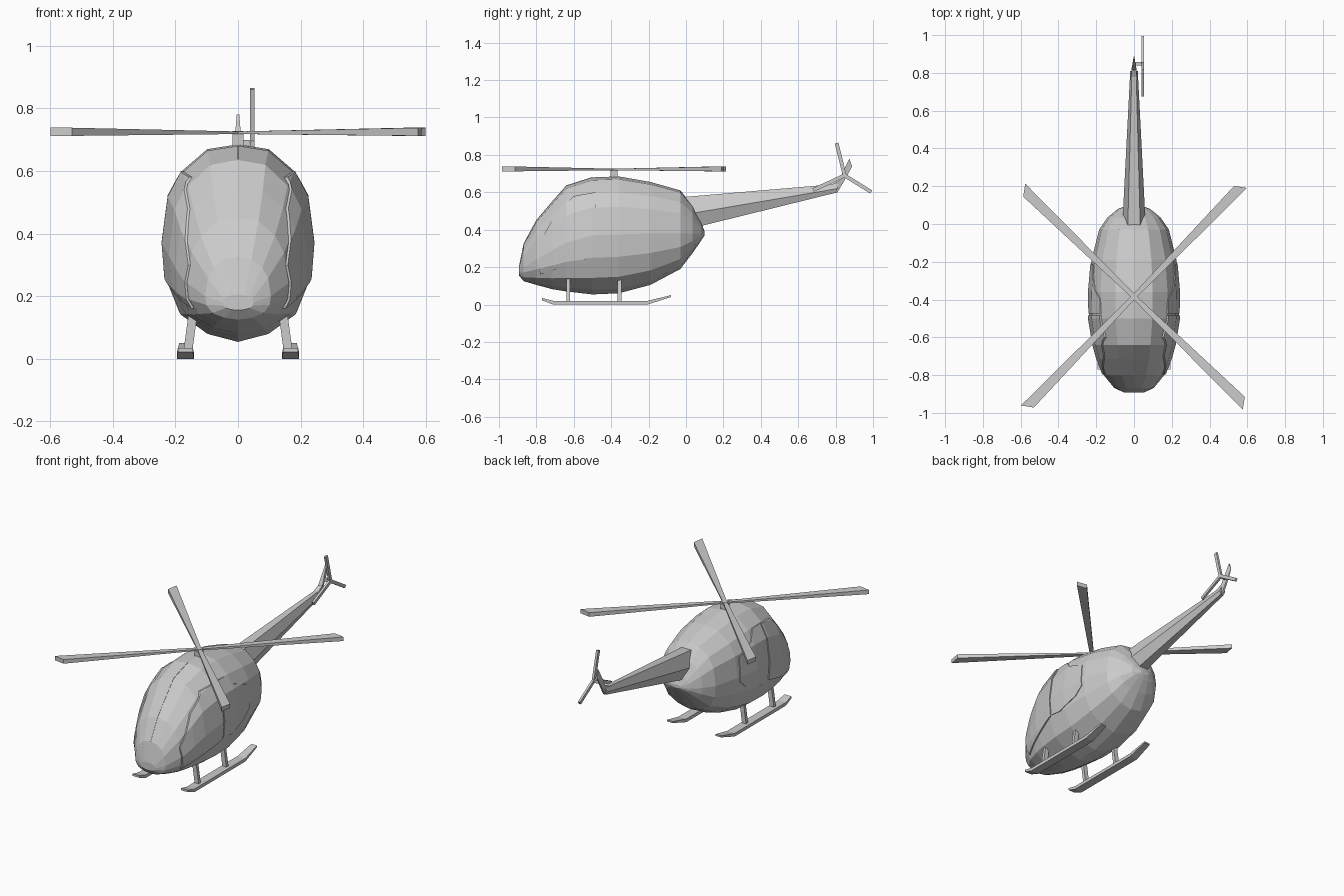
import bpy, bmesh, math
from mathutils import Vector

if "Cube" in bpy.data.objects:
    bpy.data.objects.remove(bpy.data.objects["Cube"])


def make(name, rings):
    """Closed solid lofted through rings with equal point counts."""
    bm = bmesh.new()
    loops = [[bm.verts.new(p) for p in r] for r in rings]
    n = len(loops[0])
    for a, b in zip(loops, loops[1:]):
        for i in range(n):
            j = (i + 1) % n
            bm.faces.new((a[i], a[j], b[j], b[i]))
    bm.faces.new(loops[0][::-1])
    bm.faces.new(loops[-1])
    bmesh.ops.recalc_face_normals(bm, faces=bm.faces)
    me = bpy.data.meshes.new(name)
    bm.to_mesh(me)
    bm.free()
    ob = bpy.data.objects.new(name, me)
    bpy.context.collection.objects.link(ob)
    return ob


def side_prism(name, outline, x0, x1):
    """Extrude a (y, z) outline between two x values."""
    return make(name, [[(x, y, z) for y, z in outline] for x in (x0, x1)])


def bar(name, a, b, half_u, half_v, u):
    """Square bar from a to b, u is the first width direction."""
    a, b, u = Vector(a), Vector(b), Vector(u)
    v = (b - a).cross(u).normalized()
    rings = [[p + u * su * half_u + v * sv * half_v
              for su, sv in ((1, 1), (-1, 1), (-1, -1), (1, -1))] for p in (a, b)]
    return make(name, rings)


# Fuselage: 16-sided egg, stations are y, top, bottom, half width, widest height
STATIONS = [(-.893, .205, .155, .05, .18), (-.868, .325, .125, .105, .2),
            (-.80, .45, .105, .16, .24), (-.715, .55, .082, .193, .29),
            (-.64, .635, .07, .214, .33), (-.50, .68, .054, .237, .37),
            (-.36, .685, .06, .24, .375), (-.19, .655, .105, .225, .38),
            (-.03, .61, .19, .185, .38), (.035, .53, .275, .14, .38),
            (.08, .44, .34, .085, .38), (.10, .39, .37, .03, .38)]
HALF = [(0, 1), (.41, .95), (.74, .73), (.92, .47), (1, 0),
        (.96, -.38), (.78, -.72), (.41, -.92), (0, -1)]
SECTION = HALF + [(-x, z) for x, z in HALF[-2:0:-1]]


def body(name, grow=0):
    rings = []
    for i, (y, top, bot, hw, mid) in enumerate(STATIONS):
        y += -grow if i == 0 else grow if i == len(STATIONS) - 1 else 0
        rings.append([(x * (hw + grow), y,
                       mid + z * ((top + grow - mid) if z > 0 else (mid - bot + grow)))
                      for x, z in SECTION])
    return make(name, rings)


fuselage = body("fuselage")


# Raised skin panels: outline cut from a slightly larger body
def panel(name, outline, grow):
    ob = side_prism(name, outline, -.4, .4)
    shell = body(name + "_cutter", grow)
    shell.hide_render = True
    shell.hide_viewport = True
    for op, target in (("INTERSECT", shell), ("DIFFERENCE", fuselage)):
        m = ob.modifiers.new(op.title(), "BOOLEAN")
        m.operation = op
        m.solver = "EXACT"
        m.object = target


panel("doors", [(-.475, .60), (-.395, .60), (-.345, .545), (-.22, .495), (-.208, .35),
                (-.265, .30), (-.40, .255), (-.475, .263)], .004)
panel("side_windscreen", [(-.485, .60), (-.485, .26), (-.78, .16), (-.80, .30),
                          (-.70, .48), (-.60, .58)], .007)

# Centre post of the windscreen
post = [(y, t) for y, t, *_ in STATIONS[1:6]]
side_prism("windscreen_post", [(y, t + .002) for y, t in post] +
           [(y, t - .02) for y, t in post[::-1]], -.002, .002)

# Tail boom: tapered six-sided tube
HEX = [(-.55, 1), (.55, 1), (1, -.1), (.5, -1), (-.5, -1), (-1, -.1)]
make("tail_boom", [[(x * hw, y0 + (y1 - y0) * (1 - z) / 2, mid + z * hz) for x, z in HEX]
                   for y0, y1, hw, mid, hz in ((-.01, .06, .06, .495, .08),
                                               (.812, .807, .02, .622, .023))])

# Tail fin: swept and thinning to the tip
make("tail_fin", [[(-hx, a, za), (hx, a, za), (hx * .4, b, zb), (-hx * .4, b, zb)]
                  for hx, a, za, b, zb in ((.016, .72, .615, .81, .60),
                                           (.014, .815, .66, .848, .665),
                                           (.004, .874, .78, .888, .738))])

# Tail rotor: shaft and three blades
HUB = (.046, .848, .69)
bar("tail_rotor_shaft", (-.005, .848, .69), (.05, .848, .69), .009, .009, (0, 0, 1))
for i, (y, z) in enumerate(((.805, .863), (.99, .602), (.68, .612))):
    bar(f"tail_blade_{i + 1}", HUB, (.046, y, z), .007, .010, (1, 0, 0))

# Main rotor: mast and four tapered blades
CX, CY = 0, -.385
bar("rotor_mast", (CX, CY, .66), (CX, CY, .728), .018, .018, (1, 0, 0))
for k in range(4):
    t = math.radians(45 + 90 * k)
    d, p = Vector((math.cos(t), math.sin(t), 0)), Vector((-math.sin(t), math.cos(t), 0))
    c = Vector((CX, CY, .722))
    rings = []
    for ra, pa, rb, pb, zc, hz in ((0, -.012, 0, .012, 0, .004),
                                   (.83, -.016, .79, .04, .003, .013)):
        lo, hi = c + d * ra + p * pa, c + d * rb + p * pb
        rings.append([q + Vector((0, 0, zc + s * hz))
                      for q, s in ((lo, -1), (hi, -1), (hi, 1), (lo, 1))])
    make(f"rotor_blade_{k + 1}", rings)

# Landing gear: upturned skids and splayed struts
for side, s in (("left", -1), ("right", 1)):
    make(f"{side}_skid", [[(s * (.168 - w), y, lo), (s * (.168 + w), y, lo),
                           (s * (.168 + w), y, hi), (s * (.168 - w), y, hi)]
                          for y, lo, hi, w in ((-.77, .022, .035, .024), (-.71, .0, .02, .027),
                                               (-.205, .0, .02, .027), (-.08, .04, .05, .02))])
    for end, y in (("front", -.63), ("rear", -.355)):
        bar(f"{side}_{end}_strut", (s * .162, y, .012), (s * .14, y, .17), .010, .014, (0, 1, 0))
